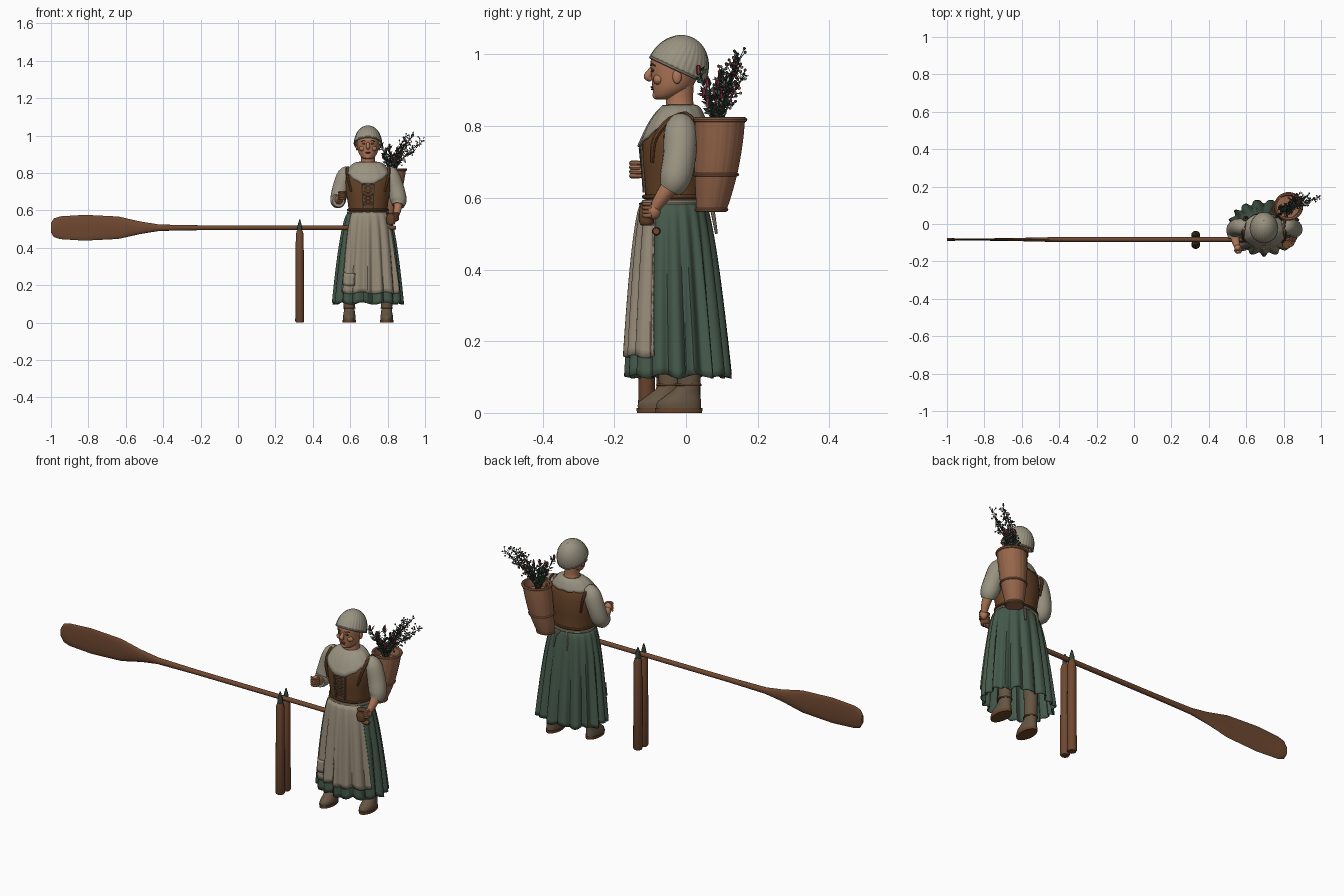
import bpy, bmesh, random
from math import sin, cos, pi, radians
from mathutils import Vector, Matrix, Quaternion

if "Cube" in bpy.data.objects:
    bpy.data.objects.remove(bpy.data.objects["Cube"])
random.seed(4)
CX = 0.695  # figure axis


def material(name, *rgb):
    m = bpy.data.materials.new(name)
    m.use_nodes = True
    m.diffuse_color = (*rgb, 1)
    m.node_tree.nodes["Principled BSDF"].inputs["Base Color"].default_value = (*rgb, 1)
    return m


GREEN = material("skirt green", 0.06, 0.1, 0.07)
APRON = material("apron linen", 0.31, 0.26, 0.19)
LINEN = material("blouse linen", 0.32, 0.29, 0.22)
LEATHER = material("bodice brown", 0.14, 0.058, 0.022)
WOOD = material("oar wood", 0.16, 0.065, 0.03)
SKIN = material("skin", 0.42, 0.18, 0.095)
WICKER = material("basket wicker", 0.31, 0.135, 0.07)
BOOT = material("boot taupe", 0.13, 0.09, 0.055)
RED = material("flower red", 0.25, 0.03, 0.05)
LEAF = material("dark leaf", 0.03, 0.055, 0.04)


def finish(bm, name, mat, thick=0, angle=40):
    bmesh.ops.recalc_face_normals(bm, faces=bm.faces)
    me = bpy.data.meshes.new(name)
    bm.to_mesh(me)
    bm.free()
    me.materials.append(mat)
    me.polygons.foreach_set("use_smooth", [True] * len(me.polygons))
    me.set_sharp_from_angle(angle=radians(angle))
    ob = bpy.data.objects.new(name, me)
    bpy.context.collection.objects.link(ob)
    if thick:
        mod = ob.modifiers.new("thickness", "SOLIDIFY")
        mod.thickness, mod.offset = thick, 0
    return ob


def spline(pts, k):
    """Catmull-Rom interpolation of tuples of any length."""
    out = []
    for i in range(len(pts) - 1):
        p = [pts[max(0, min(len(pts) - 1, i + j))] for j in (-1, 0, 1, 2)]
        for s in range(k):
            t = s / k
            out.append([b + 0.5 * t * (c - a + t * (2*a - 5*b + 4*c - d + t * (3*(b - c) + d - a)))
                        for a, b, c, d in zip(*p)])
    return out + [list(pts[-1])]


def skin_rings(bm, rings, closed=True, caps=True):
    vs = [[bm.verts.new(p) for p in r] for r in rings]
    n = len(vs[0])
    for a, b in zip(vs, vs[1:]):
        for i in range(n if closed else n - 1):
            j = (i + 1) % n
            bm.faces.new((a[i], a[j], b[j], b[i]))
    if caps and closed:
        bm.faces.new(vs[0])
        bm.faces.new(vs[-1])


def sheet(name, mat, f, nu, nv, a0=0, a1=2 * pi, thick=0.004):
    """Surface f(angle, v); a full turn is closed."""
    closed = a1 - a0 > 6.28
    m = nu if closed else nu - 1
    bm = bmesh.new()
    skin_rings(bm, [[f(a0 + (a1 - a0) * i / m, j / (nv - 1)) for i in range(nu)]
                    for j in range(nv)], closed, False)
    return finish(bm, name, mat, thick)


def loft(name, mat, rings, n=24, k=4, ripple=lambda a: 1):
    """Stacked ellipses (z, cx, cy, rx, ry); angle 0 faces the front."""
    bm = bmesh.new()
    ang = [2 * pi * i / n for i in range(n)]
    skin_rings(bm, [[(cx + rx * ripple(a) * sin(a), cy - ry * ripple(a) * cos(a), z) for a in ang]
                    for z, cx, cy, rx, ry in (spline(rings, k) if k > 1 else rings)])
    return finish(bm, name, mat)


def add_tube(bm, path, n=10, k=4):
    """Tube along (x, y, z, radius) points."""
    pts = spline(path, k) if k > 1 else path
    pos = [Vector(p[:3]) for p in pts]
    q, last, rings = None, None, []
    for i, p in enumerate(pos):
        t = (pos[min(i + 1, len(pos) - 1)] - pos[max(i - 1, 0)]).normalized()
        q = t.to_track_quat("Z", "Y") if q is None else last.rotation_difference(t) @ q
        last, r = t, pts[i][3]
        rings.append([p + q @ Vector((r * cos(2*pi*s/n), r * sin(2*pi*s/n), 0)) for s in range(n)])
    skin_rings(bm, rings)


def tubes(name, mat, paths, n=10, k=4):
    bm = bmesh.new()
    for p in paths:
        add_tube(bm, p, n, k)
    return finish(bm, name, mat)


def add_ball(bm, c, r, seg=14):
    mat = Matrix.Translation(c) @ Matrix.Diagonal((*r, 1))
    bmesh.ops.create_uvsphere(bm, u_segments=seg, v_segments=max(4, seg // 2), radius=1, matrix=mat)


def balls(name, mat, items):
    bm = bmesh.new()
    for c, r in items:
        add_ball(bm, c, r)
    return finish(bm, name, mat)


def ring(cx, cy, z, rx, ry, r, n=32):
    return [(cx + rx * sin(2*pi*i/n), cy - ry * cos(2*pi*i/n), z, r) for i in range(n + 1)]


# Oar: round shaft flattening into a blade
bm = bmesh.new()
oar = [(-1, .008, .025), (-.985, .009, .05), (-.95, .006, .061), (-.82, .006, .069), (-.64, .008, .06),
       (-.52, .011, .033), (-.42, .013, .017), (-.2, .013, .013), (.4, .013, .012), (.83, .012, .012), (.845, .009, .009)]
skin_rings(bm, [[(x, -.083 + ry * cos(pi*i/8), .507 + rz * sin(pi*i/8)) for i in range(16)]
                for x, ry, rz in oar])
finish(bm, "oar", WOOD)

# Twin posts with pins that hold the oar
posts = [-.06, -.11]
tubes("posts", WOOD, [[(.33, y, 0, .02), (.33, y, .008, .024), (.33, y, .47, .021), (.33, y, .492, .015)]
                      for y in posts], 14, 1)
tubes("oar_pins", LEAF, [[(.33, y, .485, .013), (.33, y, .515, .012), (.33, y, .55, .003)] for y in posts], 10, 1)


# Skirt, apron and patch share one pleated surface
def drape(a, z, off=0.0):
    t = max(0, (.59 - z) / .49)
    fold = .011 * t**.6 * cos(17 * a + .8 * sin(3 * a)) + .003 * t * cos(31 * a) + off
    rx, ry = .103 + .08 * t**.55 + fold, .083 + .056 * t**.6 + fold
    return (CX + rx * sin(a), -.032 + .014 * t - ry * cos(a), z - .006 * t * sin(9 * a))


sheet("skirt", GREEN, lambda a, v: drape(a, .59 - .488 * v), 170, 24)
sheet("apron", APRON, lambda a, v: drape(a * (1 - .1 * (1 - v)), .588 - .43 * v, .007), 64, 20,
      radians(-54), radians(62))
sheet("apron_patch", APRON, lambda a, v: drape(a, .265 - .065 * v, .012), 16, 5, radians(-46), radians(-22))
tubes("apron_tie", APRON, [ring(CX, -.031, .588, .106, .086, .007)]
      + [[(CX + s*.015, .052, .588, .005), (CX + s*.035, .075, .56, .006), (CX + s*.04, .085, .5, .004)]
         for s in (-1, 1)], 8, 1)

# Bodice, belt, lacing and shoulder straps
loft("bodice", LEATHER, [(.57, CX, -.03, .1, .08), (.64, CX, -.032, .108, .085), (.71, CX, -.033, .12, .091),
                         (.77, CX, -.033, .124, .088), (.81, CX, -.025, .11, .07), (.84, CX, -.02, .06, .045)], 32)
tubes("belt", LEATHER, [ring(CX, -.031, .603, .107, .086, .006)], 8, 1)
lace = []
for i in range(6):
    z = .625 + .019 * i
    y = -.118 - (z - .625) * .1
    lace += [[(CX - s*.022, y, z, .0025), (CX + s*.022, y - .002, z + .019, .0025)] for s in (-1, 1)]
for s in (-1, 1):
    lace.append([(CX + s*.026, -.116, .615, .005), (CX + s*.033, -.125, .75, .005)])
tubes("bodice_lacing", BOOT, lace, 6, 1)
tubes("shoulder_straps", LEATHER,
      [[(CX + s*.09, -.095, .7, .006), (CX + s*.108, -.085, .77, .008), (CX + s*.112, -.03, .825, .009),
        (CX + s*.105, .03, .79, .008), (CX + s*.09, .035, .7, .006)] for s in (-1, 1)], 8)


# Shawl collar dipping at the front
def collar(a, v):
    rx, ry = .042 + .073 * v, .042 + .053 * v
    z = .857 * (1 - v) + v * (.803 - .062 * max(0, cos(a))**2) + .016 * sin(pi * v)
    return (CX + rx * sin(a), -.02 - .018 * v - ry * cos(a), z + .003 * v * cos(12 * a))


sheet("collar", LINEN, collar, 48, 9, thick=.006)

# Arms
tubes("sleeves", LINEN, [
    [(.785, -.015, .815, .025), (.815, -.015, .79, .045), (.842, -.018, .72, .046), (.858, -.03, .655, .044),
     (.856, -.045, .625, .032)],
    [(.605, -.015, .815, .025), (.575, -.015, .79, .043), (.55, -.018, .72, .045), (.535, -.035, .655, .042),
     (.538, -.075, .65, .032)]], 18)
tubes("forearms", SKIN, [
    [(.857, -.04, .64, .025), (.853, -.065, .605, .021), (.846, -.085, .575, .016)],
    [(.537, -.06, .652, .025), (.545, -.1, .665, .02), (.554, -.125, .675, .016)]], 12)
balls("palms", SKIN, [((.843, -.09, .565), (.019, .02, .026)), ((.555, -.128, .68), (.02, .018, .024))])
fingers = [[(.572, -.122, .661 + .012*i, .006), (.568, -.148, .661 + .012*i, .007),
            (.55, -.152, .661 + .012*i, .006), (.538, -.138, .661 + .012*i, .005)] for i in range(4)]
fingers += [[(.855, -.095, .55 + .011*i, .006), (.845, -.114, .55 + .011*i, .006),
             (.826, -.118, .55 + .011*i, .005)] for i in range(4)]
tubes("fingers", SKIN, fingers, 8)
loft("jug", LEATHER, [(.523, .818, -.11, .014, .014), (.53, .818, -.11, .022, .02), (.555, .818, -.11, .026, .022),
                      (.575, .818, -.11, .021, .019), (.586, .818, -.11, .025, .022)], 18)

# Head and face
loft("neck", SKIN, [(.83, CX, -.015, .046, .044), (.87, CX, -.018, .037, .038), (.92, CX, -.02, .04, .042)], 20)
loft("head", SKIN, [(.874, CX, -.065, .014, .014), (.882, CX, -.055, .032, .034), (.905, CX, -.04, .049, .053),
                    (.94, CX, -.032, .057, .065), (.98, CX, -.03, .06, .069), (1.01, CX, -.03, .05, .058)], 28)
tubes("nose", SKIN, [[(CX, -.09, .968, .006), (CX, -.101, .95, .009), (CX, -.107, .938, .011), (CX, -.096, .93, .007)]], 12)
balls("cheeks_and_ears", SKIN, [((CX + s*.03, -.077, .93), (.018, .015, .015)) for s in (-1, 1)]
      + [((CX + s*.059, -.025, .938), (.007, .013, .02)) for s in (-1, 1)]
      + [((CX, -.08, .887), (.017, .014, .013))])
balls("eyes", LEAF, [((CX + s*.023, -.093, .956), (.009, .005, .005)) for s in (-1, 1)])
tubes("eyebrows", LEATHER, [[(CX + s*.011, -.099, .969, .002), (CX + s*.024, -.095, .973, .003),
                             (CX + s*.037, -.086, .968, .002)] for s in (-1, 1)], 6)
balls("lips", RED, [((CX, -.093, .909), (.014, .006, .003)), ((CX, -.092, .903), (.012, .006, .003))])


# Ribbed cap tilted towards the back
tilt = Matrix.Translation((CX, -.025, .955)) @ Matrix.Rotation(radians(-25), 4, "X")


def cap_point(a, v):
    e = v * pi / 2 * .99
    r = cos(e) * (1 + .012 * cos(30 * a))
    return tilt @ Vector((.073 * r * sin(a), -.083 * r * cos(a), .1 * sin(e)))


sheet("cap", LINEN, cap_point, 120, 14)
tubes("cap_rim", LINEN, [[(*(tilt @ Vector(p[:3])), p[3]) for p in ring(0, 0, .003, .072, .082, .005)]], 8, 1)

# Boots
for side, x, y in (("right", .595, -.072), ("left", .795, -.02)):
    loft(side + "_sole", LEATHER, [(0, x, y, .035, .065), (.014, x, y, .036, .066)], 24, 1)
    loft(side + "_boot", BOOT, [(.012, x, y, .033, .062), (.03, x, y + .001, .034, .061), (.052, x, y + .014, .03, .046),
                                (.075, x, y + .027, .029, .033), (.11, x, y + .028, .031, .033),
                                (.25, x, y + .03, .034, .036)], 24)
    tubes(side + "_boot_strap", LEATHER, [ring(x, y + .026, .078, .03, .034, .004)], 6, 1)

# Basket: slatted wall, hollow mouth, hoops
wall = [(.56, .79, .07, .04, .04), (.6, .796, .076, .05, .048), (.67, .808, .084, .061, .059),
        (.75, .818, .091, .068, .066), (.822, .827, .095, .071, .069)]
bask = spline(wall, 3) + [[.822, .827, .095, .062, .06], [.78, .822, .092, .06, .058]]
loft("basket", WICKER, bask, 96, 1, lambda a: 1 + .018 * min(1, 3 * abs(sin(8 * a))))
hoops = [ring(.827, .095, .818, .071, .069, .007), ring(.807, .083, .665, .062, .06, .005),
         ring(.791, .071, .567, .043, .042, .005)]
tubes("basket_hoops", WICKER, hoops, 8, 1)
tubes("basket_strap", LEATHER, [[(.8, -.05, .815, .006), (.805, 0, .835, .006), (.808, .04, .79, .006)]], 8)


# Flowers
def leaf(bm, p, d, size):
    d = d.normalized()
    w = d.cross(Vector((random.uniform(-1, 1), random.uniform(-1, 1), .7))).normalized() * size * .22
    bm.faces.new([bm.verts.new(q) for q in (p, p + d*size*.5 + w, p + d*size, p + d*size*.5 - w)])


def scatter(s):
    return Vector([random.uniform(-s, s) for _ in range(3)])


stems, blooms, buds = bmesh.new(), bmesh.new(), bmesh.new()
mouth = Vector((.825, .093, .79))
spikes = [(.765, .035, .965), (.79, .06, .93), (.82, .05, .9), (.85, .09, .93), (.775, .08, .9),
          (.81, .095, .95), (.84, .06, .88), (.87, .1, .9)]
for tip in map(Vector, spikes):
    root = mouth + (tip - mouth) * .15
    root.z = .785
    add_tube(stems, [(*root, .0025), (*tip, .0018)], 5, 1)
    for i in range(26):
        p = root.lerp(tip, .25 + .7 * i / 26)
        leaf(stems, p, scatter(.8) + Vector((0, 0, .7)), .026)
    add_tube(blooms, [(*(tip - Vector((0, 0, .022))), .005), (*tip, .006), (*(tip + Vector((0, 0, .006))), .004)], 7, 1)
sprays = [(.99, .14, .97), (.93, .15, .99), (.9, .14, .995), (.885, .16, .94), (.945, .12, .92), (.91, .1, .95)]
for tip in map(Vector, sprays):
    mid = mouth.lerp(tip, .5) + Vector((-.012, 0, .015))
    path = spline([(*mouth, .0025), (*mid, .002), (*tip, .0012)], 8)
    add_tube(stems, path, 5, 1)
    for i, p in enumerate(path[5:]):
        p = Vector(p[:3])
        for j in range(2):
            end = p + scatter(.022) + Vector((0, 0, .01))
            end.x, end.y = min(end.x, .994), min(end.y, .165)
            add_tube(stems, [(*p, .0012), (*end, .001)], 4, 1)
            add_ball(random.choice((blooms, buds, stems)), end, (.0045,) * 3, 6)
            leaf(stems, p, scatter(1), .016)
finish(stems, "flower_stems", LEAF)
finish(blooms, "flower_blooms", RED)
finish(buds, "flower_buds", LINEN)
